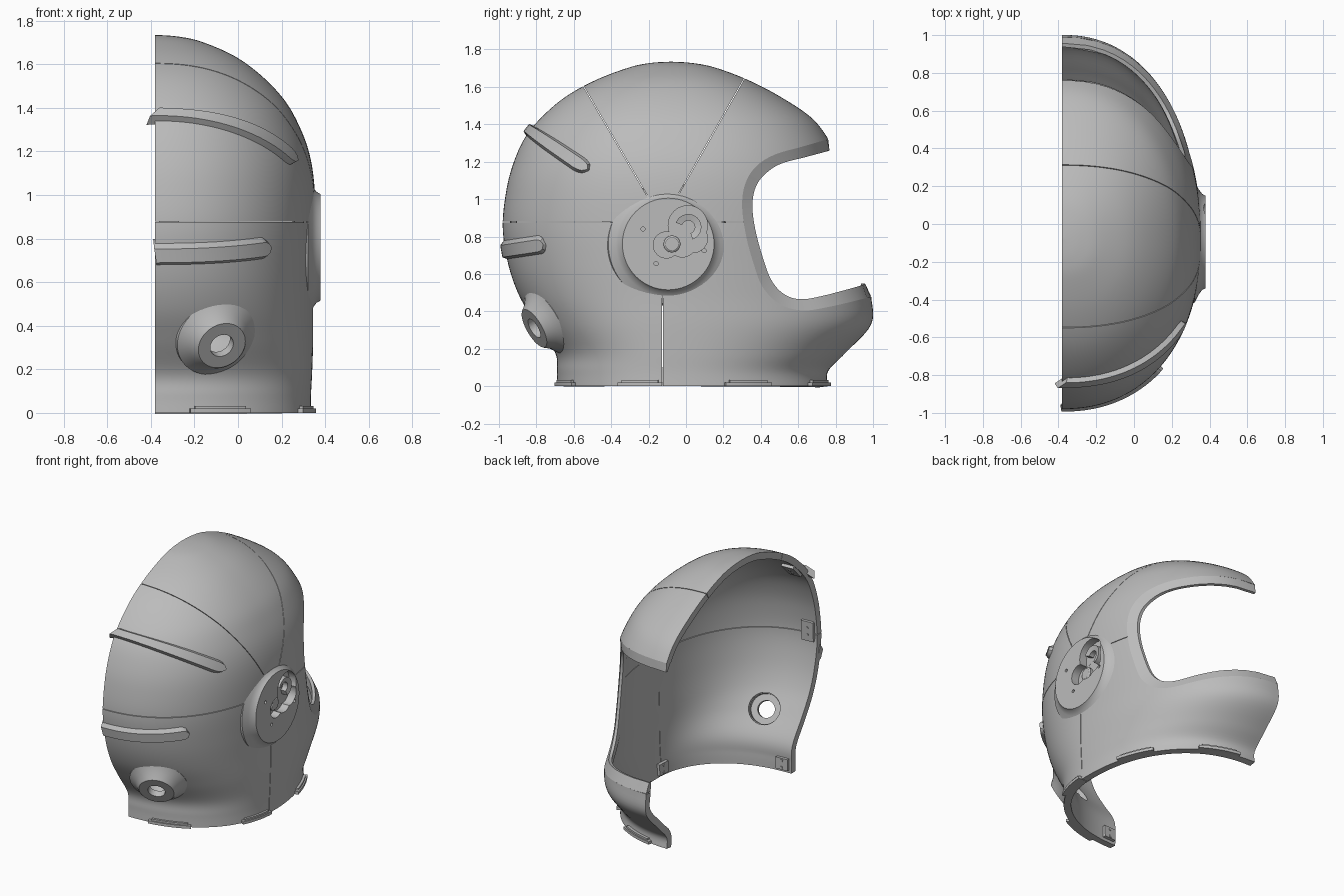
import bpy, bmesh, math
from mathutils import Vector, Matrix

if "Cube" in bpy.data.objects:
    bpy.data.objects.remove(bpy.data.objects["Cube"])

grey = bpy.data.materials.new("light_grey")
grey.use_nodes = True
grey.diffuse_color = (0.5, 0.5, 0.5, 1)
grey.node_tree.nodes["Principled BSDF"].inputs["Base Color"].default_value = (0.5, 0.5, 0.5, 1)

CUT = -0.38       # plane where the half shell ends
MID = -0.08       # widest point along y
HALF = math.pi / 2
# horizontal sections: height, back, front, half width
STATIONS = [(0, -.69, .76, .715), (.08, -.69, .76, .715), (.18, -.70, .855, .72),
            (.33, -.80, .99, .725), (.48, -.89, .99, .725), (.65, -.95, .965, .73),
            (.85, -.98, .93, .735), (1.05, -.96, .875, .73), (1.2, -.92, .82, .705),
            (1.33, -.86, .755, .655), (1.44, -.77, .665, .59), (1.55, -.64, .50, .485),
            (1.64, -.475, .325, .36), (1.705, -.30, .15, .208), (1.728, -.19, .03, .1),
            (1.735, MID, MID, 0)]


def spline(pts, t):
    """Catmull-Rom through pts, t from 0 to 1"""
    n = len(pts) - 1
    i = min(int(t * n), n - 1)
    f = t * n - i
    a, b, c, d = (pts[min(max(k, 0), n)] for k in (i - 1, i, i + 1, i + 2))
    return [q + .5 * f * (r - p + f * (2*p - 5*q + 4*r - s + f * (3*(q - r) + s - p)))
            for p, q, r, s in zip(a, b, c, d)]


SECTIONS = [spline(STATIONS, i / 90) for i in range(91)]


def section(z):
    for a, b in zip(SECTIONS, SECTIONS[1:]):
        if z <= b[0]:
            f = (z - a[0]) / max(b[0] - a[0], 1e-6)
            return [p + f * (q - p) for p, q in zip(a, b)]
    return SECTIONS[-1]


def spow(v):
    return math.copysign(abs(v) ** .91, v)


def on_section(s, t, grow=0):
    z, back, front, w = s
    reach = (front - MID if t > 0 else MID - back) + grow
    return Vector((CUT + (w + grow) * spow(math.cos(t)), MID + reach * spow(math.sin(t)), z))


def surf(t, z, grow=0):
    return on_section(section(z), t, grow)


def normal(t, z):
    u = surf(t + .02, z) - surf(t - .02, z)
    return u.cross(surf(t, z + .02) - surf(t, z - .02)).normalized()


def side_point(y, z, grow=0):
    """Surface point seen at (y, z) from the side"""
    _, back, front, _ = section(z)
    reach = (front - MID if y > MID else MID - back) + grow
    s = max(-1, min(1, (y - MID) / reach))
    return surf(math.asin(math.copysign(abs(s) ** (1 / .91), s)), z, grow)


def make(name, bm, helper=False, fix=True):
    if fix:
        bmesh.ops.recalc_face_normals(bm, faces=bm.faces)
    me = bpy.data.meshes.new(name)
    bm.to_mesh(me)
    bm.free()
    ob = bpy.data.objects.new(name, me)
    bpy.context.collection.objects.link(ob)
    me.materials.append(grey)
    ob.hide_render = helper
    if helper:
        ob.hide_set(True)
    return ob


def loft(name, rows, closed=False, helper=False, fix=True):
    bm = bmesh.new()
    vs = [[bm.verts.new(p) for p in row] for row in rows]
    n = len(rows[0])
    for a, b in zip(vs, vs[1:]):
        for j in range(n if closed else n - 1):
            k = (j + 1) % n
            bm.faces.new((a[j], a[k], b[k], b[j]))
    if closed:
        bm.faces.new(vs[0])
        bm.faces.new(vs[-1])
    bmesh.ops.remove_doubles(bm, verts=bm.verts, dist=1e-5)
    return make(name, bm, helper, fix)


def lathe(name, profile, place, helper=False, n=64):
    """Solid turned about local z from (radius, height) pairs"""
    rows = [[place @ Vector((r * math.cos(2*math.pi*k/n), r * math.sin(2*math.pi*k/n), h))
             for k in range(n)] for r, h in profile]
    return loft(name, rows, True, helper)


def prism(name, outline, x0=-1, x1=1):
    return loft(name, [[(x, y, z) for y, z in outline] for x in (x0, x1)], True, True)


def finish(ob, cutters=(), thick=0):
    if thick:
        m = ob.modifiers.new("wall", 'SOLIDIFY')
        m.thickness, m.offset = thick, -1
    for c in cutters:
        m = ob.modifiers.new("cut", 'BOOLEAN')
        m.operation, m.solver, m.object = 'DIFFERENCE', 'EXACT', c
    bpy.context.view_layer.update()
    ev = ob.evaluated_get(bpy.context.evaluated_depsgraph_get())
    me = bpy.data.meshes.new_from_object(ev)
    ob.modifiers.clear()
    ob.data = me
    bpy.ops.object.select_all(action='DESELECT')
    ob.select_set(True)
    bpy.context.view_layer.objects.active = ob
    bpy.ops.object.shade_smooth_by_angle(angle=math.radians(32))


# Face opening: outer edge and inner edge of its sloping rim
OUTER = [(.775, 1.325), (.62, 1.28), (.48, 1.24), (.38, 1.18), (.32, 1.09), (.30, .97), (.32, .81),
         (.36, .66), (.41, .53), (.50, .44), (.62, .405), (.77, .425), (1.0, .48)]
INNER = [(.79, 1.265), (.64, 1.225), (.51, 1.19), (.43, 1.14), (.375, 1.07), (.355, .97), (.37, .84),
         (.41, .69), (.455, .57), (.52, .495), (.61, .465), (.74, .485), (.98, .55)]
N = 120
out = [spline(OUTER, i / N) for i in range(N + 1)]
inn = [spline(INNER, i / N) for i in range(N + 1)]
opening = prism("opening_cutter", [(1.3, 1.48)] + out + [(1.3, .55)])
rim = loft("opening_rim", [[side_point(*a), side_point(*b, -.025), side_point(*b, -.045),
                            side_point(*a, -.05)] for a, b in zip(out, inn)], True)
finish(rim)


# Panel seams
def seam(name, a, b, w=.002):
    a, b = Vector(a), Vector(b)
    d = (b - a).normalized()
    s = Vector((-d.y, d.x)) * w
    return prism(name, [tuple(p) for p in (a - s, b - s, b + s, a + s)])


HUB = (-.125, .877)
seams = [seam("seam_cutter", HUB, e) for e in
         ((-1.2, .8771), (.32, .8771), (-.125, -.1), (-.61, 1.71), (.38, 1.765))]

# Ear disc recesses, sunk along x
AXIS_X = Matrix.Rotation(HALF, 4, 'Y')


def ear_hole(y, z, r, floor):
    return lathe("ear_cutter", [(r, 0), (r, .2)], Matrix.Translation((floor, y, z)) @ AXIS_X, True, 40)


recess = [ear_hole(.01, .86, .105, .322), ear_hole(-.105, .755, .07, .3215),
          ear_hole(-.02, .765, .075, .321), ear_hole(.04, .79, .075, .3205)]
screws = [ear_hole(y, z, .011, .36) for y, z in ((-.23, .84), (-.16, .655), (.097, .725))]

# Rear port position, its axis pointing out, back and down
port_axis = Vector((.35, -.81, -.47)).normalized()
port = Matrix.Translation((-.09, -.775, .33)) @ port_axis.to_track_quat('Z', 'Y').to_matrix().to_4x4()
port_cut = lathe("port_cutter", [(.105, -.2), (.105, .2)], port, True)

# Shell
shell = loft("helmet_shell", [[on_section(s, -HALF + math.pi * k / 80) for k in range(81)]
                              for s in SECTIONS], fix=False)
finish(shell, [opening, port_cut] + recess + seams, thick=.048)

# Ear disc with a hooked catch in its recess
disc = lathe("ear_disc", [(.33, .3), (.32, .322), (.28, .342), (.255, .36), (.245, .378), (.01, .378), (.01, .3)],
             Matrix.Translation((0, -.095, .76)) @ AXIS_X)
finish(disc, recess + screws)
hook = []
for k in range(25):
    a = math.radians(-70 + 230 * k / 24)
    c, s = math.cos(a), math.sin(a)
    hook.append([(x, .012 + r * c, .85 + r * s) for r, x in ((.035, .31), (.035, .358), (.07, .366), (.07, .31))])
finish(loft("ear_hook", hook, True))
finish(lathe("ear_button", [(.045, 0), (.045, .025), (.035, .032)],
             Matrix.Translation((.315, -.075, .76)) @ AXIS_X, n=32))

# Rear port boss with a through hole
boss = lathe("rear_port", [(.056, .045), (.115, .045), (.122, .038), (.145, .005), (.19, -.03), (.19, -.05),
                           (.10, -.05), (.10, .0), (.056, .0)], port)
hole = lathe("port_hole_cutter", [(.0565, -.2), (.0565, .2)], port, True)
finish(boss, [hole])


# Raised ribs across the back
def rib(name, t_end, y0, z0, slope, profile):
    rows, n = [], 50
    for i in range(n + 1):
        t = -HALF + (t_end + HALF) * i / n
        z = z0
        for _ in range(20):
            z = z0 + slope * (surf(t, z).y - y0)
        nv = normal(t, z)
        ahead = surf(t + .02, z + .02 * slope) - surf(t, z)
        across = nv.cross(ahead).normalized()
        left = (1 - i / n) * 12
        k = math.sqrt(max(0, 1 - max(0, 1 - left) ** 2)) * .9 + .1
        rows.append([surf(t, z) + across * a * k + nv * h for a, h in profile])
    finish(loft(name, rows, True))


rib("upper_rib", -.50, -.85, 1.38, -.677, [(-.06, -.02), (-.035, .025), (.03, .025), (.05, -.02)])
rib("lower_rib", -.82, -.98, .725, .15, [(-.06, -.02), (-.035, .022), (.03, .022), (.07, -.02)])

# Two-step locking tabs around the neck
for t0, t1 in ((-1.38, -.97), (-.43, -.06), (.31, .64), (1.04, 1.42)):
    for low, high, size, trim in ((0, .02, .024, 0), (.02, .032, .015, .03)):
        rows = []
        for i in range(13):
            t = t0 + trim + (t1 - t0 - 2 * trim) * i / 12
            rows.append([surf(t, 0, g) + Vector((0, 0, h)) for g, h in
                         ((-.01, low), (size, low), (size, high), (-.01, high))])
        finish(loft("neck_tab", rows, True))

# Joining plates on the inside of the wall, with screw heads
for t, z in ((-1.5, .9), (-1.5, .06), (1.48, .06), (-.07, .06), (-1.5, 1.45)):
    nv = normal(t, z)
    u = (surf(t + .02, z) - surf(t - .02, z)).normalized()
    v = nv.cross(u)
    base = surf(t, z) - nv * .055
    bm = bmesh.new()
    frame = Matrix((u, v, nv)).transposed().to_4x4()
    bmesh.ops.create_cube(bm, size=1, matrix=Matrix.Translation(base) @ frame
                          @ Matrix.Diagonal((.09, .08 if z < .1 else .14, .03, 1)))
    finish(make("joining_plate", bm))
    for s in (-.025, .025):
        spot = base + v * s
        finish(lathe("plate_screw", [(.01, -.02), (.01, 0)], Matrix.Translation(spot) @ frame, n=16))
